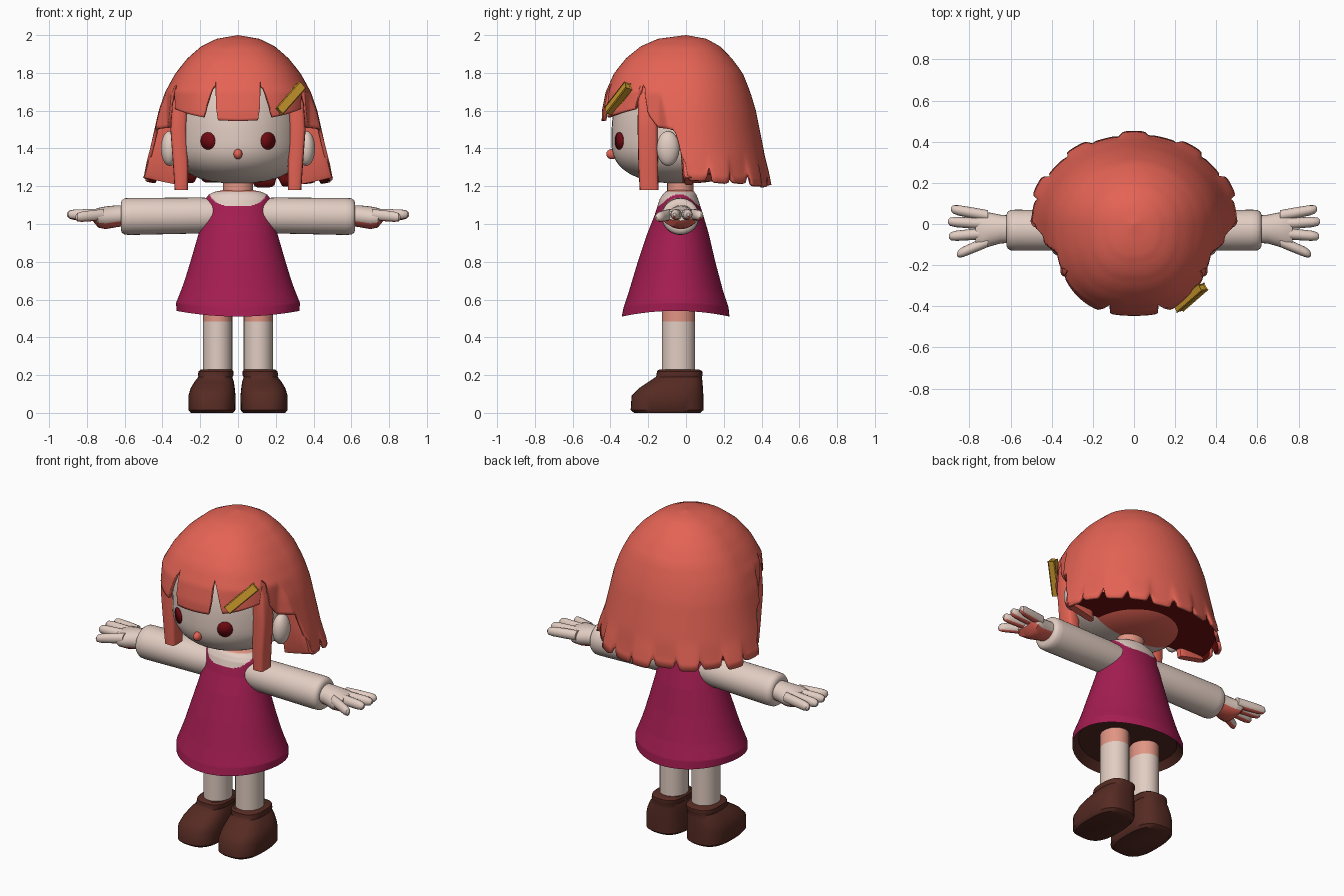
import bpy, bmesh, math, random
from mathutils import Vector

if "Cube" in bpy.data.objects:
    bpy.data.objects.remove(bpy.data.objects["Cube"], do_unlink=True)
random.seed(4)


def material(name, r, g, b):
    m = bpy.data.materials.new(name)
    m.use_nodes = True
    m.diffuse_color = (r, g, b, 1)
    bsdf = m.node_tree.nodes["Principled BSDF"]
    bsdf.inputs["Base Color"].default_value = (r, g, b, 1)
    bsdf.inputs["Roughness"].default_value = 0.8
    return m


HAIR = material("coral hair", .78, .125, .09)
INNER = material("dark red hair lining", .16, .005, .005)
SKIN = material("pale skin", .76, .61, .54)
PEACH = material("peach skin", .75, .3, .23)
EYE = material("deep red eye", .16, .003, .006)
GOLD = material("gold clip", .6, .32, .025)
DRESS = material("raspberry dress", .37, .012, .082)
SHOE = material("brown leather", .09, .023, .016)


def finish(name, bm, mats, rule=None, angle=40):
    """Turn a bmesh into a smooth object, colouring faces by a rule."""
    bmesh.ops.remove_doubles(bm, verts=bm.verts, dist=1e-5)
    bmesh.ops.recalc_face_normals(bm, faces=bm.faces)
    if rule:
        for f in bm.faces:
            f.material_index = rule(f.calc_center_median(), f.normal)
    me = bpy.data.meshes.new(name)
    bm.to_mesh(me)
    bm.free()
    for m in mats:
        me.materials.append(m)
    ob = bpy.data.objects.new(name, me)
    bpy.context.collection.objects.link(ob)
    bpy.ops.object.select_all(action='DESELECT')
    ob.select_set(True)
    bpy.context.view_layer.objects.active = ob
    bpy.ops.object.shade_smooth_by_angle(angle=math.radians(angle))
    return ob


def spow(v, e):
    return math.copysign(abs(v) ** e, v)


def lerp_table(table, t):
    """Linear lookup of a row in a table keyed by its first column."""
    if t <= table[0][0]:
        return table[0][1:]
    for p, q in zip(table, table[1:]):
        if t <= q[0]:
            k = (t - p[0]) / (q[0] - p[0])
            return [u + (v - u) * k for u, v in zip(p[1:], q[1:])]
    return table[-1][1:]


def loft(name, rings, mats, rule=None, n=24, power=1, along_x=False, side=1, shape=None):
    """Skin rings (height, centre a, centre b, radius a, radius b)."""
    bm = bmesh.new()
    loops = []
    for h, ca, cb, ra, rb in rings:
        loop = []
        for i in range(n):
            t = 2 * math.pi * i / n
            a, b = ca + ra * spow(math.cos(t), power), cb + rb * spow(math.sin(t), power)
            p = Vector((h, a, b)) if along_x else Vector((a, b, h))
            if shape:
                p = shape(p)
            p.x *= side
            loop.append(bm.verts.new(p))
        loops.append(loop)
    for lo, hi in zip(loops, loops[1:]):
        for i in range(n):
            j = (i + 1) % n
            bm.faces.new((lo[i], lo[j], hi[j], hi[i]))
    bm.faces.new(loops[0])
    bm.faces.new(loops[-1])
    return finish(name, bm, mats, rule)


def ball(name, centre, size, mats, rule=None, shape=None):
    bm = bmesh.new()
    bmesh.ops.create_uvsphere(bm, u_segments=48, v_segments=36, radius=1)
    for v in bm.verts:
        p = shape(v.co.copy()) if shape else v.co
        v.co = Vector(c + s * k for c, s, k in zip(centre, size, p))
    return finish(name, bm, mats, rule)


# Head with full cheeks and a flat chin; nose, eyes and ears
HC, HR, FULL = (0, -.02, 1.44), (.345, .375, .225), .8


def head_shape(p):
    rho = math.hypot(p.x, p.y)
    k = rho ** (FULL - 1) if rho > 1e-4 else 0
    return Vector((p.x * k, p.y * k, spow(p.z, FULL) * (2 if p.z > 0 else 1)))


ball("head", HC, HR, [SKIN, HAIR], lambda c, n: int(c.y > -.02), head_shape)
ball("nose", (0, -.392, 1.37), (.023, .03, .027), [HAIR])


def eye(name, x0):
    bm = bmesh.new()
    bmesh.ops.create_circle(bm, cap_ends=True, cap_tris=True, segments=24, radius=1)
    for v in bm.verts:
        x, z = x0 + .038 * v.co.x, 1.44 + .046 * v.co.y
        q = 2 / FULL
        rho = (1 - (abs(z - HC[2]) / HR[2]) ** q) ** (1 / q)
        v.co = (x, HC[1] - HR[1] * math.sqrt(rho ** 2 - (x / HR[0]) ** 2) - .006, z)
    ob = finish(name, bm, [EYE])
    ob.modifiers.new("plate", 'SOLIDIFY').thickness = .004


for side, word in ((1, "left"), (-1, "right")):
    eye(word + "_eye", .16 * side)
    ball(word + "_ear", (.362 * side, -.095, 1.4), (.046, .06, .092), [SKIN])

# Hair cap: height, half width, front depth, back depth
CAP = [(1.2, .515, .45, .445), (1.25, .505, .45, .435), (1.4, .465, .45, .41), (1.6, .42, .445, .37),
       (1.7, .385, .425, .34), (1.8, .33, .38, .3), (1.88, .265, .315, .24), (1.94, .195, .24, .18),
       (1.98, .115, .15, .11), (2.0, 0, 0, 0)]
# Lower edge of the fringe: degrees from the front, height
FRINGE = [(0, 1.545), (13, 1.55), (14.5, 1.755), (24, 1.565), (37, 1.58), (57.5, 1.61), (59, 1.75),
          (63, 1.72), (68, 1.58), (75, 1.51), (85, 1.5), (88, 1.4), (90, 1.24)]
TUFTS, SPLIT = 11, 1.76
drops = [random.uniform(1.195, 1.225) for _ in range(TUFTS)]


def hair_column(deg, rows=14):
    away = min(deg, 360 - deg)
    t = math.radians(deg)
    flare, full, widest = 0, 1, 1
    if away < 90:
        low, full = lerp_table(FRINGE, away)[0], .82
        widest = .385 + .14 * max(0, 1 - 4 * math.cos(t))
    else:
        u = (deg - 90) / 180 * TUFTS
        k = min(int(u), TUFTS - 1)
        f = abs(2 * (u - k) - 1)
        low = drops[k] + .09 * f ** 8 + .03 * abs(math.sin(t)) ** 4
        flare = (.02 if k % 2 else -.015) * (1 - f ** 6)
    heights = [2 - (2 - SPLIT) * (r / rows) ** 2 for r in range(rows + 1)]
    heights += [SPLIT + (low - SPLIT) * r / rows for r in range(1, rows + 1)]
    pts = []
    for z in heights:
        a, front, back = lerp_table(CAP, z)
        a = min(a, widest)
        k = 1 + flare * min(1, max(0, (1.37 - z) / .1))
        depth = front if away < 90 else back
        pts.append(Vector((a * spow(math.sin(t), full) * k, -depth * spow(math.cos(t), full) * k, z)))
    return pts


bm = bmesh.new()
cols = [[bm.verts.new(p) for p in hair_column(i * 1.5)] for i in range(240)]
for i, col in enumerate(cols):
    nxt = cols[(i + 1) % 240]
    for r in range(len(col) - 1):
        bm.faces.new((col[r], nxt[r], nxt[r + 1], col[r + 1]))
cap = finish("hair_cap", bm, [HAIR, INNER])
solid = cap.modifiers.new("lining", 'SOLIDIFY')
solid.thickness, solid.offset, solid.material_offset = .018, -1, 1


def back_half(p):
    p.y = max(p.y, -.01)
    return p


def slanted_tip(p):
    p.z = max(p.z, 1.14 + .21 * p.x)
    return p


loft("hair_underside", [(1.262, 0, 0, .475, .415), (1.27, 0, 0, .475, .415)], [INNER], n=48, shape=back_half)

# Side locks in front of the ears and the thick hair edge behind them
for side, word in ((1, "left"), (-1, "right")):
    loft(word + "_side_lock", [(1.18, .3, -.195, .035, .05), (1.3, .303, -.2, .04, .052),
         (1.5, .315, -.203, .043, .053), (1.64, .308, -.203, .04, .052), (1.74, .275, -.2, .038, .048)],
         [HAIR], n=16, power=.45, side=side)
    loft(word + "_side_hair", [(1.2, .408, .015, .095, .022), (1.26, .405, .005, .09, .025),
         (1.4, .39, -.005, .07, .025), (1.6, .36, -.01, .05, .025)], [HAIR], n=16, power=.5, side=side,
         shape=slanted_tip)

# Hair clip lying across the fringe
bm = bmesh.new()
bmesh.ops.create_cube(bm, size=1)
run = Vector((.115, .1, .13))
along = run.normalized()
out = Vector((.4, -.9, .2))
out = (out - along * out.dot(along)).normalized()
wide = along.cross(out)
for v in bm.verts:
    v.co = Vector((.275, -.358, 1.664)) + run * v.co.x + out * v.co.y * .035 + wide * v.co.z * .042
bmesh.ops.bevel(bm, geom=bm.edges[:], offset=.005, segments=1, affect='EDGES')
finish("hair_clip", bm, [GOLD])

# Neck and dress with a scooped neckline
loft("neck", [(1.1, 0, -.03, .085, .075), (1.18, 0, -.03, .08, .07), (1.28, 0, -.03, .08, .07)], [PEACH])
GOWN = [(.51, .325, -.34, .23), (.56, .328, -.33, .225), (.65, .298, -.3, .195), (.8, .252, -.255, .155),
        (.95, .208, -.205, .12), (1.05, .185, -.165, .09), (1.13, .175, -.14, .065),
        (1.155, .155, -.125, .055), (1.17, .125, -.11, .045), (1.18, .075, -.09, .03)]
rings = [(.56, 0, -.055, .29, .25)]
for i in range(135):
    z = .51 + i * .005
    w, y0, y1 = lerp_table(GOWN, z)
    rings.append((z, 0, (y0 + y1) / 2, w, (y1 - y0) / 2))


def hem(p):
    p.z += .03 * min(1, (p.x / .325) ** 2) * max(0, 1 - (p.z - .51) / .2)
    return p


def gown_colour(c, n):
    if n.z < -.3 and c.z < .6:
        return 2
    if c.z > 1.168:
        return 3
    return int(c.z > 1.095 + 110 * c.x ** 4)


loft("dress", rings, [DRESS, SKIN, SHOE, PEACH], gown_colour, n=120, shape=hem)


def palm_colour(c, n):
    return int(n.z < -.6)


# Arms, hands, legs and shoes
FINGERS = {"little_finger": (.04, .89, .073, 1.045), "ring_finger": (.0, .905, .012, 1.05),
           "long_finger": (-.045, .9, -.06, 1.05), "thumb": (-.085, .86, -.148, 1.035)}
for side, word in ((1, "left"), (-1, "right")):
    loft(word + "_sleeve", [(.08, -.035, 1.05, .085, .085), (.2, -.035, 1.045, .095, .095),
         (.57, -.03, 1.04, .1, .098), (.6, -.03, 1.04, .098, .096), (.615, -.03, 1.04, .088, .086),
         (.62, -.03, 1.04, .075, .07)], [SKIN], along_x=True, side=side, n=32)
    loft(word + "_palm", [(.6, -.025, 1.045, .066, .055), (.65, -.025, 1.04, .07, .058),
         (.7, -.027, 1.033, .082, .06), (.74, -.03, 1.033, .093, .052), (.77, -.028, 1.045, .08, .028)],
         [SKIN, HAIR], palm_colour, along_x=True, side=side)
    for part, (y0, x1, y1, z1) in FINGERS.items():
        path = []
        for t, r in ((0, .027), (.4, .027), (.8, .025), (.94, .02), (1, .008)):
            path.append((.71 + (x1 - .71) * t, y0 + (y1 - y0) * t, 1.05 + (z1 - 1.05) * t, r, r * 1.1))
        loft(word + "_" + part, path, [SKIN, HAIR], palm_colour, n=14, along_x=True, side=side)
    loft(word + "_leg", [(z, .108, -.04, .078, .088) for z in (.15, .485, .6)], [SKIN, PEACH],
         lambda c, n: int(c.z > .485), side=side, n=28)
    loft(word + "_shoe", [(0, .138, -.1, .112, .175), (.015, .138, -.1, .124, .193),
         (.09, .138, -.098, .125, .19), (.13, .134, -.08, .117, .17), (.165, .126, -.055, .104, .142),
         (.19, .12, -.038, .09, .122), (.2, .118, -.034, .094, .122), (.22, .116, -.034, .093, .12),
         (.23, .114, -.036, .082, .106)], [SHOE], side=side, n=36, power=.72)
